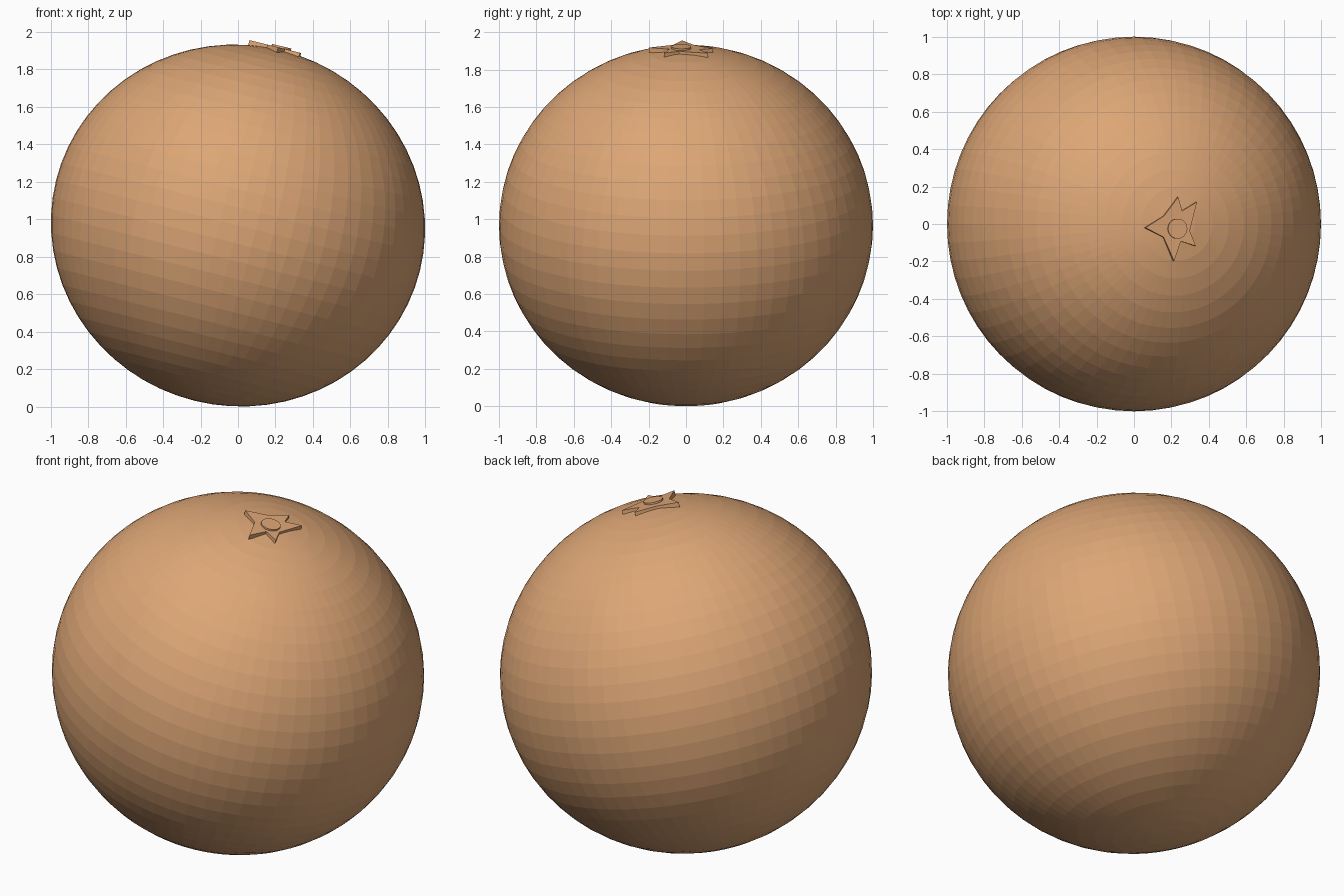
import bpy, bmesh, math
from mathutils import Matrix

if "Cube" in bpy.data.objects:
    bpy.data.objects.remove(bpy.data.objects["Cube"])

TILT = math.radians(14)
HALF_HEIGHT = 0.9665
PLACE = Matrix.Translation((0, 0, HALF_HEIGHT)) @ Matrix.Rotation(TILT, 4, 'Y')

skin = bpy.data.materials.new("orange_skin")
skin.diffuse_color = (0.72, 0.38, 0.18, 1)
skin.use_nodes = True
skin.node_tree.nodes["Principled BSDF"].inputs["Base Color"].default_value = skin.diffuse_color


def add_part(name, bm):
    """Turn a bmesh into a flat shaded object tilted with the fruit."""
    bmesh.ops.recalc_face_normals(bm, faces=bm.faces)
    mesh = bpy.data.meshes.new(name)
    bm.to_mesh(mesh)
    bm.free()
    mesh.materials.append(skin)
    obj = bpy.data.objects.new(name, mesh)
    obj.matrix_world = PLACE
    bpy.context.collection.objects.link(obj)


def prism(name, outline, z0, z1):
    """Extrude a flat outline between two heights."""
    bm = bmesh.new()
    face = bm.faces.new([bm.verts.new((x, y, z0)) for x, y in outline])
    top = bmesh.ops.extrude_face_region(bm, geom=[face])["geom"]
    verts = [v for v in top if isinstance(v, bmesh.types.BMVert)]
    bmesh.ops.translate(bm, verts=verts, vec=(0, 0, z1 - z0))
    add_part(name, bm)


# Slightly squashed fruit body
bm = bmesh.new()
bmesh.ops.create_uvsphere(bm, u_segments=64, v_segments=32, radius=1)
bmesh.ops.scale(bm, verts=bm.verts, vec=(1.001, 1, 0.964))
add_part("fruit_body", bm)

# Irregular five-pointed calyx, alternating tips and notches
star = [(-0.18, -0.02), (-0.08, -0.07), (-0.022, -0.198), (0.015, -0.092),
        (0.098, -0.118), (0.064, -0.037), (0.104, 0.118), (0.022, 0.07),
        (0.0, 0.144), (-0.078, 0.043)]
prism("calyx_star", star, 0.948, 0.975)

# Small stem scar in the middle of the calyx
disc = [(-0.005 + 0.053 * math.cos(i * math.tau / 24),
         -0.025 + 0.053 * math.sin(i * math.tau / 24)) for i in range(24)]
prism("stem_scar", disc, 0.955, 0.985)
